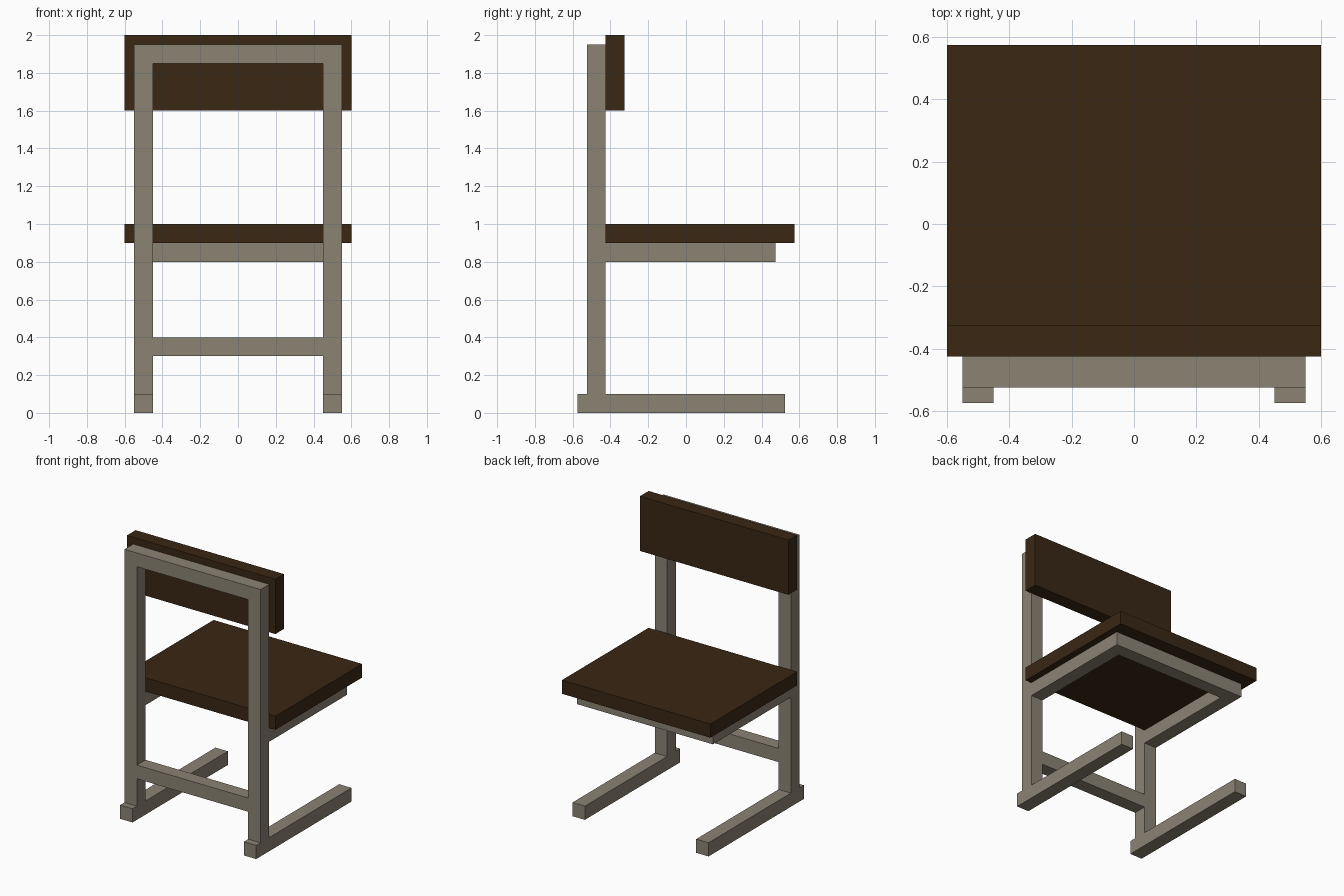
import bpy, bmesh
from mathutils import Vector

if "Cube" in bpy.data.objects:
    bpy.data.objects.remove(bpy.data.objects["Cube"])


def material(name, rgb):
    m = bpy.data.materials.new(name)
    m.diffuse_color = (*rgb, 1)
    m.use_nodes = True
    m.node_tree.nodes["Principled BSDF"].inputs["Base Color"].default_value = m.diffuse_color
    return m


WOOD = material("dark_wood", (0.042, 0.020, 0.007))
METAL = material("painted_metal", (0.26, 0.23, 0.175))


def prism(name, outline, depth, mat):
    """Extrude a closed 3D outline along the depth vector."""
    bm = bmesh.new()
    face = bm.faces.new([bm.verts.new(p) for p in outline])
    ext = bmesh.ops.extrude_face_region(bm, geom=[face])
    verts = [v for v in ext["geom"] if isinstance(v, bmesh.types.BMVert)]
    bmesh.ops.translate(bm, verts=verts, vec=Vector(depth))
    bmesh.ops.recalc_face_normals(bm, faces=bm.faces)
    me = bpy.data.meshes.new(name)
    bm.to_mesh(me)
    bm.free()
    me.materials.append(mat)
    ob = bpy.data.objects.new(name, me)
    bpy.context.collection.objects.link(ob)
    return ob


def box(name, x, y, z, mat):
    base = [(x[0], y[0], z[0]), (x[1], y[0], z[0]), (x[1], y[1], z[0]), (x[0], y[1], z[0])]
    return prism(name, base, (0, 0, z[1] - z[0]), mat)


def u_outline(start, end, half=0.55, bar=0.1):
    """U shape: two arms from start, joined by a crossbar at end."""
    i = half - bar
    return [(-half, start), (-half, end), (half, end), (half, start),
            (i, start), (i, end - bar), (-i, end - bar), (-i, start)]


BACK, FRONT = -0.525, -0.425   # depth range of the upright frame

# Wooden seat and backrest
box("seat", (-0.6, 0.6), (FRONT, 0.575), (0.9, 1.0), WOOD)
box("backrest", (-0.6, 0.6), (FRONT, -0.325), (1.6, 2.0), WOOD)

# Upright frame: two posts and top bar
prism("upright_frame", [(x, BACK, z) for x, z in u_outline(0.1, 1.95)],
      (0, FRONT - BACK, 0), METAL)

# Seat support: two side arms and far crossbar, open towards the posts
prism("seat_support", [(x, y, 0.8) for x, y in u_outline(FRONT, 0.475)],
      (0, 0, 0.1), METAL)

# Lower rail between the posts
box("lower_rail", (-0.45, 0.45), (BACK, FRONT), (0.3, 0.4), METAL)

# Floor runners
for side, x in (("left", -0.5), ("right", 0.5)):
    box(side + "_foot", (x - 0.05, x + 0.05), (-0.575, 0.525), (0, 0.1), METAL)
